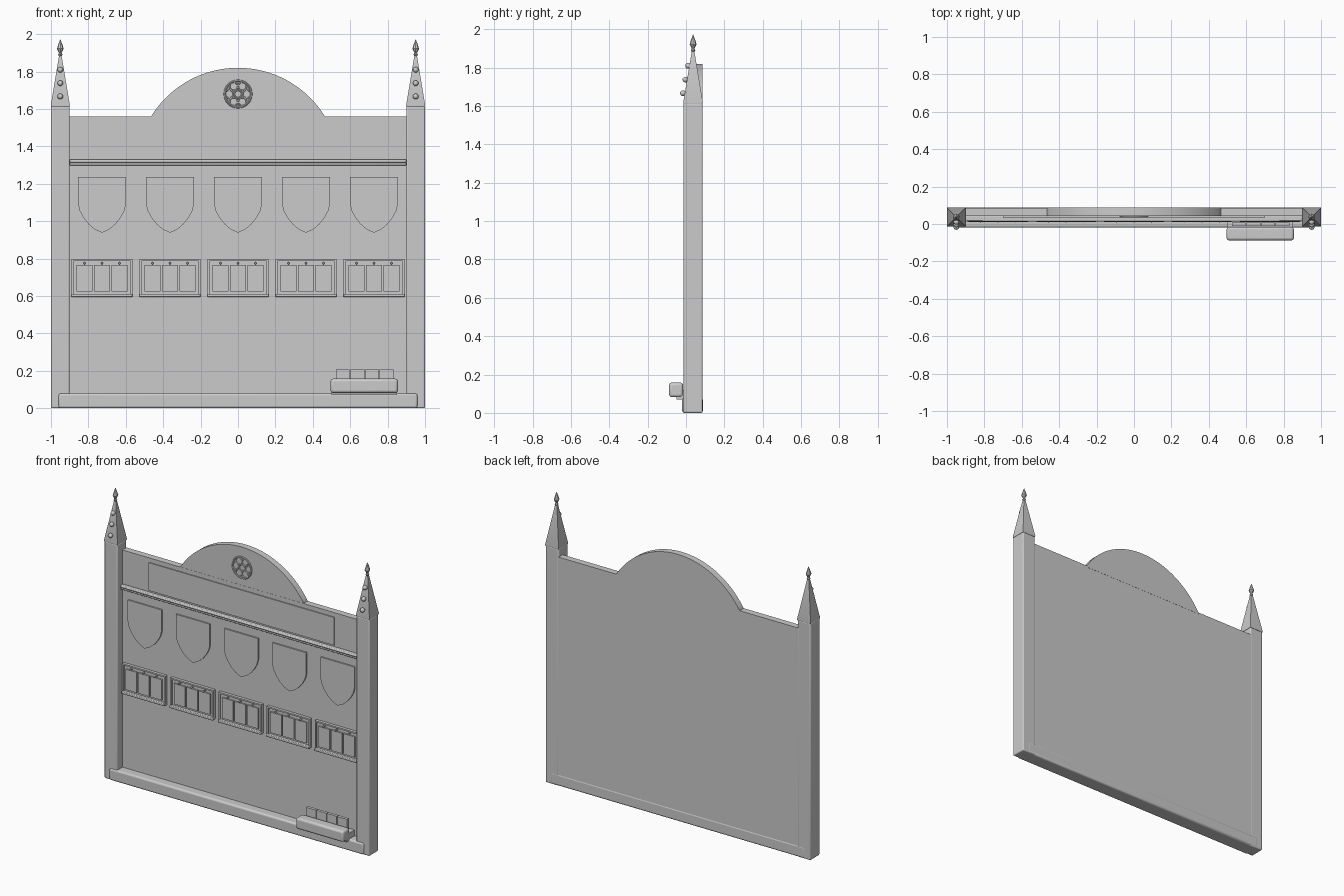
import bpy, bmesh, math
from mathutils import Vector

if "Cube" in bpy.data.objects:
    bpy.data.objects.remove(bpy.data.objects["Cube"])

grey = bpy.data.materials.new("plain_grey")
grey.diffuse_color = (0.6, 0.6, 0.6, 1)
grey.use_nodes = True
grey.node_tree.nodes["Principled BSDF"].inputs["Base Color"].default_value = grey.diffuse_color


def finish(name, bm, bevel=0.0, segments=2):
    bmesh.ops.recalc_face_normals(bm, faces=bm.faces)
    me = bpy.data.meshes.new(name)
    bm.to_mesh(me)
    bm.free()
    ob = bpy.data.objects.new(name, me)
    bpy.context.collection.objects.link(ob)
    me.materials.append(grey)
    if bevel:
        m = ob.modifiers.new("bevel", 'BEVEL')
        m.width, m.segments, m.limit_method = bevel, segments, 'ANGLE'
    bpy.ops.object.select_all(action='DESELECT')
    ob.select_set(True)
    bpy.context.view_layer.objects.active = ob
    bpy.ops.object.shade_smooth_by_angle(angle=math.radians(35))
    return ob


def box(name, x0, x1, y0, y1, z0, z1, bevel=0.0, segments=2):
    bm = bmesh.new()
    bmesh.ops.create_cube(bm, size=1)
    for v in bm.verts:
        v.co = Vector(((x0 + x1) / 2 + v.co.x * (x1 - x0),
                       (y0 + y1) / 2 + v.co.y * (y1 - y0),
                       (z0 + z1) / 2 + v.co.z * (z1 - z0)))
    return finish(name, bm, bevel, segments)


def slab(name, outline, y0, y1):
    """Extrude an x-z outline along y."""
    bm = bmesh.new()
    f = bm.faces.new([bm.verts.new((x, y0, z)) for x, z in outline])
    r = bmesh.ops.extrude_face_region(bm, geom=[f])
    for g in r["geom"]:
        if isinstance(g, bmesh.types.BMVert):
            g.co.y = y1
    return finish(name, bm)


def lathe(name, profile, x, y, sides, turn=0.0):
    """Stack of (radius, z) rings around a vertical axis."""
    bm = bmesh.new()
    rings = [[bm.verts.new((x + r * math.cos(turn + math.tau * i / sides),
                            y + r * math.sin(turn + math.tau * i / sides), z))
              for i in range(sides)] for r, z in profile]
    for a, b in zip(rings, rings[1:]):
        for i in range(sides):
            j = (i + 1) % sides
            bm.faces.new((a[i], a[j], b[j], b[i]))
    bm.faces.new(rings[0])
    bm.faces.new(rings[-1])
    return finish(name, bm)


def ball(name, x, y, z, r):
    bm = bmesh.new()
    bmesh.ops.create_uvsphere(bm, u_segments=16, v_segments=10, radius=r)
    bmesh.ops.translate(bm, verts=bm.verts, vec=(x, y, z))
    return finish(name, bm)


def ring(name, x, y, z, R, r, n=32, m=8):
    """Torus facing the front."""
    bm = bmesh.new()
    vs = []
    for i in range(n):
        a = math.tau * i / n
        vs.append([bm.verts.new((x + (R + r * math.cos(math.tau * k / m)) * math.cos(a),
                                 y + r * math.sin(math.tau * k / m),
                                 z + (R + r * math.cos(math.tau * k / m)) * math.sin(a)))
                   for k in range(m)])
    for i in range(n):
        for k in range(m):
            p, q = vs[i], vs[(i + 1) % n]
            bm.faces.new((p[k], q[k], q[(k + 1) % m], p[(k + 1) % m]))
    return finish(name, bm)


# back board with base rail and moulding
box("back_board", -0.905, 0.905, 0.042, 0.086, 0.01, 1.56)
box("base_rail", -0.96, 0.96, -0.02, 0.088, 0.0, 0.08, 0.012, 3)
box("moulding_upper", -0.9, 0.9, 0.014, 0.045, 1.313, 1.33, 0.006)
box("moulding_lower", -0.9, 0.9, 0.024, 0.045, 1.297, 1.313, 0.004)
box("title_plate", -0.7, 0.7, 0.035, 0.044, 1.34, 1.53)

# arched crest
half, rise = 0.465, 0.26
R = (half ** 2 + rise ** 2) / (2 * rise)
cz = 1.82 - R
a0 = math.asin(half / R)
arc = [(R * math.sin(a0 - 2 * a0 * i / 40), cz + R * math.cos(a0 - 2 * a0 * i / 40))
       for i in range(41)]
slab("arched_crest", arc + [(-half, 1.55), (half, 1.55)], 0.043, 0.087)

# rosette
ring("rosette_rim", 0, 0.042, 1.68, 0.071, 0.006)
for i in range(6):
    a = math.tau * i / 6
    ring("rosette_petal", 0.047 * math.cos(a), 0.042, 1.68 + 0.047 * math.sin(a),
         0.022, 0.004, 20, 6)
ring("rosette_centre", 0, 0.042, 1.68, 0.02, 0.004, 20, 6)

# posts, spires, finials and front balls
for s in (-1, 1):
    x, y = s * 0.95, 0.037
    box("post", x - 0.05, x + 0.05, -0.013, 0.087, 0, 1.615, 0.008, 3)
    k = math.sqrt(2)
    lathe("spire", [(0.05 * k, 1.612), (0.051 * k, 1.62), (0.006 * k, 1.89)],
          x, y, 4, math.pi / 4)
    lathe("finial", [(0.006, 1.88), (0.012, 1.89), (0.007, 1.9), (0.018, 1.922),
                     (0.011, 1.945), (0.001, 1.972)], x, y, 8)
    for by, bz in ((-0.016, 1.667), (-0.003, 1.738), (0.011, 1.81)):
        ball("spire_ball", x, by, bz, 0.015)
        box("ball_stem", x - 0.004, x + 0.004, by, by + 0.02, bz - 0.004, bz + 0.004)

# five shields, each with a card holder below
right = [(0.1275, 1.235), (0.1275, 1.09), (0.119, 1.055), (0.1, 1.02),
         (0.073, 0.985), (0.04, 0.957)]
shield = right + [(0, 0.938)] + [(-x, z) for x, z in reversed(right)]
for i in range(-2, 3):
    x = i * 0.3635
    slab("shield", [(x + p, z) for p, z in shield], 0.032, 0.044)

    box("holder_back", x - 0.163, x + 0.163, 0.032, 0.044, 0.60, 0.797)
    box("holder_ledge", x - 0.163, x + 0.163, 0.012, 0.044, 0.594, 0.612, 0.004)
    box("holder_top", x - 0.163, x + 0.163, 0.022, 0.044, 0.787, 0.797)
    for s in (-1, 1):
        box("holder_side", x + s * 0.158 - 0.005, x + s * 0.158 + 0.005,
            0.022, 0.044, 0.61, 0.79)
    for c in (-1, 0, 1):
        cx = x + c * 0.094
        box("card", cx - 0.042, cx + 0.042, 0.022, 0.034, 0.625, 0.765)
        box("hook_stem", cx - 0.004, cx + 0.004, 0.014, 0.036, 0.771, 0.779)
        ball("hook", cx, 0.015, 0.775, 0.006)

# tray with four upright cards
box("tray_front", 0.495, 0.855, -0.088, -0.015, 0.082, 0.158, 0.014, 3)
box("tray_base", 0.5, 0.85, -0.05, 0.043, 0.07, 0.12)
for i in range(4):
    cx = 0.56 + i * 0.078
    box("tray_card", cx - 0.037, cx + 0.037, -0.012, 0.008, 0.11, 0.207)
